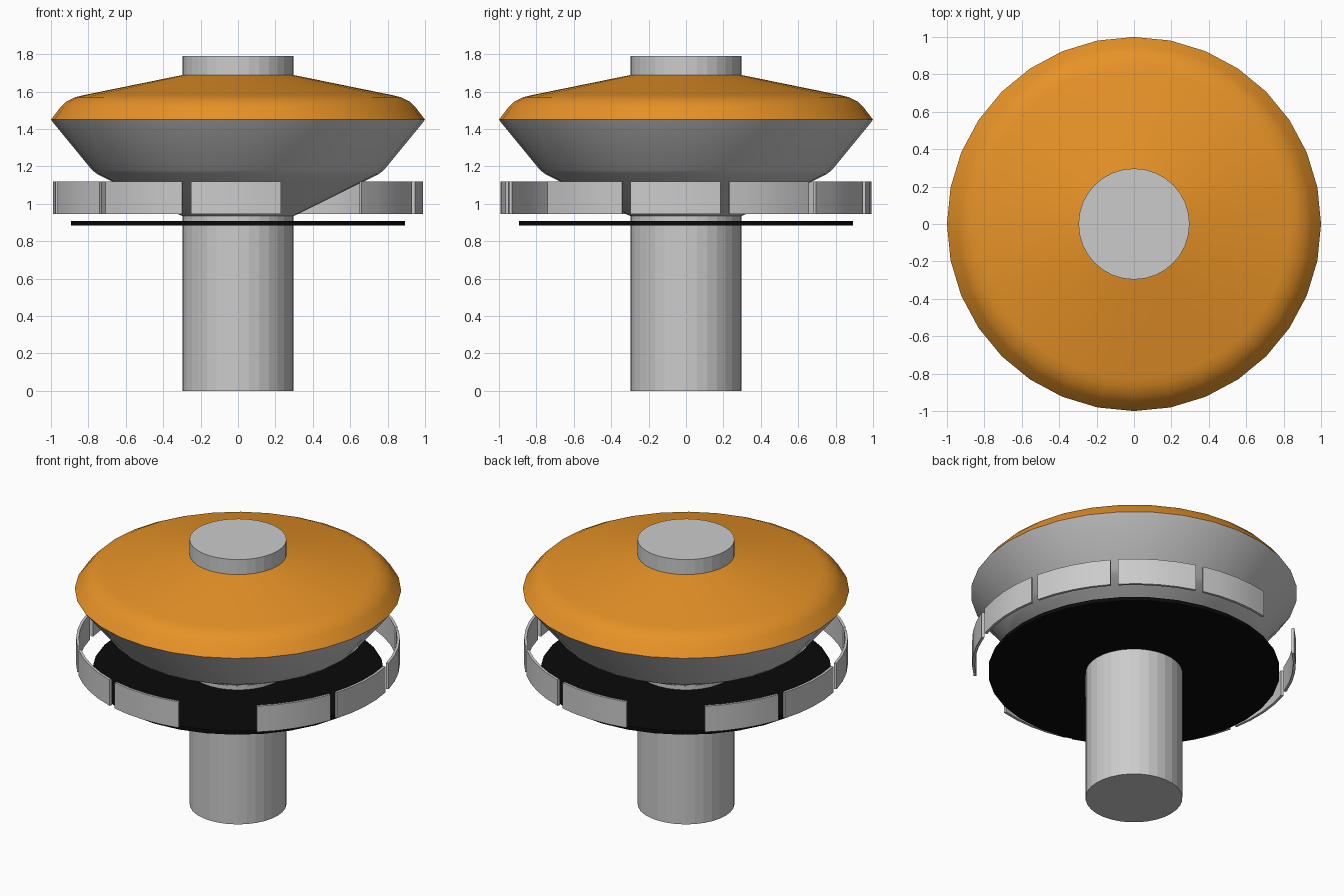
import bpy, bmesh
from math import sin, cos, pi, radians

if "Cube" in bpy.data.objects:
    bpy.data.objects.remove(bpy.data.objects["Cube"])

SIDES = 32


def make_object(name, bm, color=None, smooth=False):
    bmesh.ops.recalc_face_normals(bm, faces=bm.faces)
    mesh = bpy.data.meshes.new(name)
    bm.to_mesh(mesh)
    bm.free()
    obj = bpy.data.objects.new(name, mesh)
    bpy.context.collection.objects.link(obj)
    if color:
        mat = bpy.data.materials.new(name + "_colour")
        mat.diffuse_color = color
        mat.use_nodes = True
        mat.node_tree.nodes["Principled BSDF"].inputs["Base Color"].default_value = mat.diffuse_color
        mesh.materials.append(mat)
    if smooth:
        bpy.ops.object.select_all(action='DESELECT')
        obj.select_set(True)
        bpy.context.view_layer.objects.active = obj
        bpy.ops.object.shade_smooth_by_angle(angle=radians(40))
    return obj


def lathe(name, profile, color=None, smooth=False, caps=False):
    """Turn a (radius, height) profile around z."""
    bm = bmesh.new()
    rings = [[bm.verts.new((r * cos(2 * pi * i / SIDES), r * sin(2 * pi * i / SIDES), z))
              for i in range(SIDES)] for r, z in profile]
    for a, b in zip(rings, rings[1:]):
        for i in range(SIDES):
            j = (i + 1) % SIDES
            bm.faces.new((a[i], a[j], b[j], b[i]))
    if caps:
        bm.faces.new(rings[0])
        bm.faces.new(rings[-1])
    return make_object(name, bm, color, smooth)


def curved_panel(name, start, sweep, r_in, r_out, z0, z1, steps=4):
    """Thin plate following an arc, angles in degrees."""
    bm = bmesh.new()
    sections = []
    for i in range(steps + 1):
        a = radians(start + sweep * i / steps)
        sections.append([bm.verts.new((r * cos(a), r * sin(a), z))
                         for r, z in ((r_in, z0), (r_out, z0), (r_out, z1), (r_in, z1))])
    for s, t in zip(sections, sections[1:]):
        for k in range(4):
            m = (k + 1) % 4
            bm.faces.new((s[k], s[m], t[m], t[k]))
    bm.faces.new(sections[0])
    bm.faces.new(sections[-1])
    return make_object(name, bm, smooth=True)


# Central post running through everything
lathe("post", [(0.297, 0), (0.297, 1.79)], caps=True)

# Orange upper shell
lathe("dome", [(0.29, 1.69), (0.83, 1.58), (0.87, 1.57), (0.92, 1.545), (0.95, 1.515), (1.0, 1.45)],
      color=(0.8, 0.29, 0.02, 1), smooth=True)

# Grey lower shell, tapering to the post
lathe("bowl", [(1.0, 1.45), (0.985, 1.43), (0.78, 1.18), (0.75, 1.157), (0.67, 1.118),
               (0.31, 0.94), (0.297, 0.935)], smooth=True)

# Thin black disc
lathe("disc", [(0.893, 0.884), (0.893, 0.909)], color=(0.003, 0.003, 0.003, 1), caps=True)

# Two opposite groups of five curved panels, with a wide gap between the groups
for half in range(2):
    for n in range(5):
        curved_panel(f"panel_{half * 5 + n + 1}", -48.3 + 30.9 * n + 180 * half, 28.1,
                     0.975, 0.992, 0.945, 1.12)
